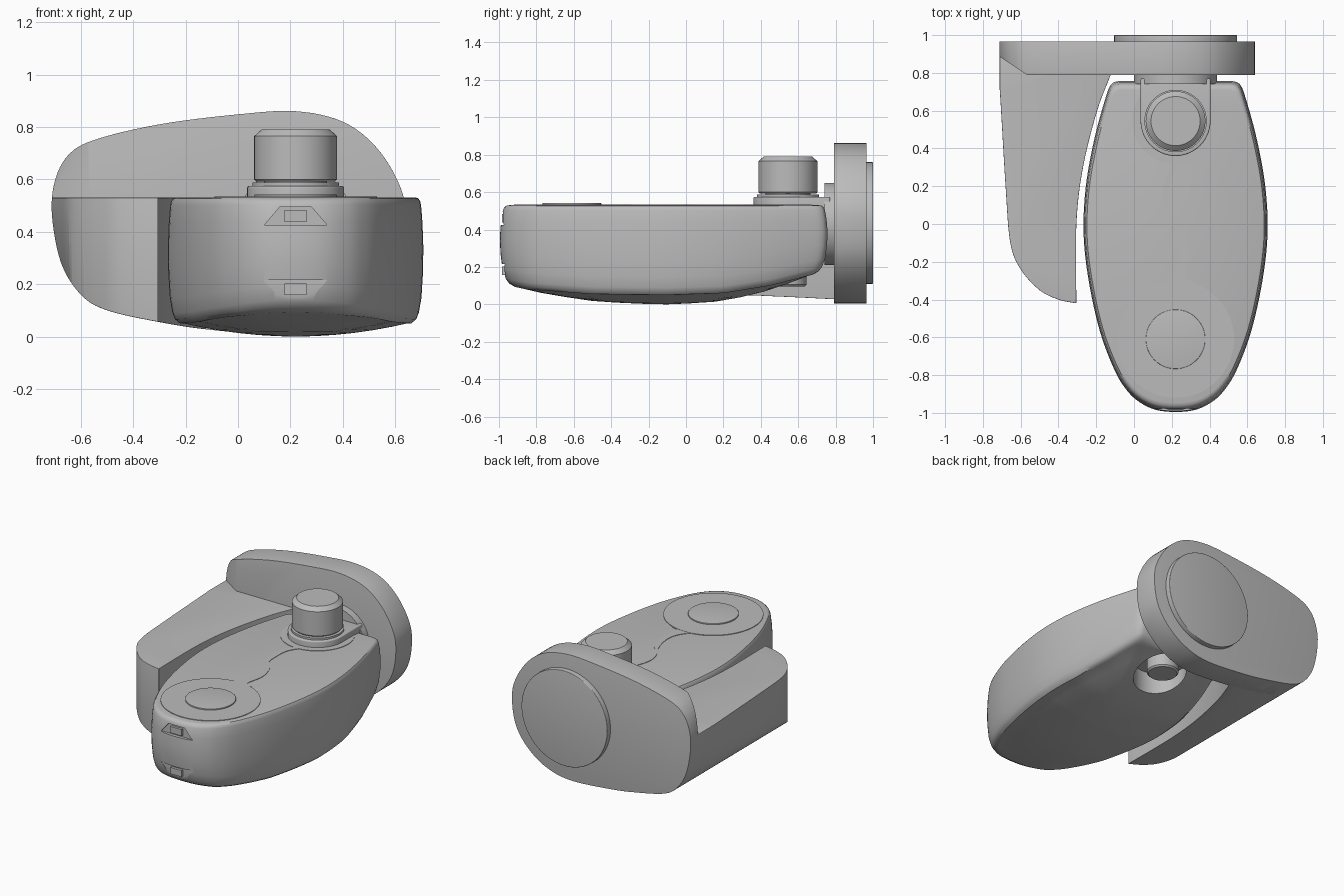
import bpy, bmesh, math
from mathutils import Vector

if "Cube" in bpy.data.objects:
    bpy.data.objects.remove(bpy.data.objects["Cube"])

grey = bpy.data.materials.new("plain_grey")
grey.use_nodes = True
grey.diffuse_color = (0.5, 0.5, 0.5, 1)
grey.node_tree.nodes["Principled BSDF"].inputs["Base Color"].default_value = (0.5, 0.5, 0.5, 1)

CX = 0.22      # centre line of the body
TOP = 0.53     # top face height


def spline(pts, closed=False, steps=6):
    """Smooth curve through 2D points."""
    p = [Vector(q) for q in pts]
    n = len(p)
    at = (lambda i: p[i % n]) if closed else (lambda i: p[min(max(i, 0), n - 1)])
    out = []
    for i in range(n if closed else n - 1):
        a, b, c, d = (at(i + k) for k in (-1, 0, 1, 2))
        for s in range(steps):
            t = s / steps
            out.append(0.5 * (2 * b + (c - a) * t + (2 * a - 5 * b + 4 * c - d) * t ** 2
                              + (3 * b - a - 3 * c + d) * t ** 3))
    return out if closed else out + [p[-1]]


def loft(name, rings):
    """Closed solid through rings of equal length."""
    bm = bmesh.new()
    loops = [[bm.verts.new(v) for v in r] for r in rings]
    for a, b in zip(loops, loops[1:]):
        for i in range(len(a)):
            j = (i + 1) % len(a)
            bm.faces.new((a[i], a[j], b[j], b[i]))
    bm.faces.new(loops[0])
    bm.faces.new(loops[-1])
    bmesh.ops.recalc_face_normals(bm, faces=bm.faces)
    mesh = bpy.data.meshes.new(name)
    bm.to_mesh(mesh)
    bm.free()
    mesh.materials.append(grey)
    ob = bpy.data.objects.new(name, mesh)
    bpy.context.collection.objects.link(ob)
    return ob


def prism(name, pts, lo, hi, axis="z"):
    place = (lambda p, h: (p[0], p[1], h)) if axis == "z" else (lambda p, h: (p[0], h, p[1]))
    return loft(name, [[place(p, h) for p in pts] for h in (lo, hi)])


def circle(u, v, r, n=64):
    return [(u + r * math.cos(math.tau * i / n), v + r * math.sin(math.tau * i / n)) for i in range(n)]


def finish(ob, bevel=0, cuts=(), operation="DIFFERENCE"):
    """Apply cuts, round the edges and shade."""
    for c in cuts:
        m = ob.modifiers.new("cut", "BOOLEAN")
        m.object, m.operation, m.solver = c, operation, "EXACT"
    if bevel:
        m = ob.modifiers.new("round", "BEVEL")
        m.width, m.segments, m.limit_method, m.angle_limit = bevel, 4, "ANGLE", math.radians(40)
    bpy.ops.object.select_all(action="DESELECT")
    ob.select_set(True)
    bpy.context.view_layer.objects.active = ob
    for m in list(ob.modifiers):
        bpy.ops.object.modifier_apply(modifier=m.name)
    for c in cuts:
        bpy.data.objects.remove(c)
    bpy.ops.object.shade_smooth_by_angle(angle=math.radians(35))
    return ob


# Back plate with a chamfer above the side arm
plate_pts = spline([(-0.71, 0.46), (-0.7, 0.59), (-0.65, 0.69), (-0.55, 0.75), (-0.3, 0.81), (0, 0.848),
                    (0.22, 0.86), (0.4, 0.82), (0.53, 0.72), (0.62, 0.57), (0.64, 0.435), (0.61, 0.27),
                    (0.52, 0.14), (0.38, 0.045), (0.2, 0.005), (-0.1, 0.025), (-0.3, 0.055),
                    (-0.5, 0.1), (-0.6, 0.16), (-0.675, 0.28)], closed=True)
corner = prism("corner_cutter", [(-0.9, 0.7), (-0.9, 0.98), (-0.71, 0.885), (-0.56, 0.785), (-0.5, 0.7)],
               TOP - 0.02, 1)
finish(prism("back_plate", plate_pts, 0.79, 0.965, "y"), 0.03, [corner])
finish(prism("back_disc", circle(CX, 0.435, 0.325), 0.94, 1.0, "y"), 0.004)

# Side arm: plan outline trimmed by the plate outline
outer = spline([(-0.73, 0.94), (-0.71, 0.7), (-0.68, 0.2), (-0.655, -0.1), (-0.6, -0.24),
                (-0.5, -0.35), (-0.4, -0.4), (-0.305, -0.42)])
inner = spline([(-0.305, -0.42), (-0.305, 0), (-0.27, 0.3), (-0.195, 0.6), (-0.12, 0.8), (-0.08, 0.94)])
trim = prism("arm_trim", plate_pts, -0.7, 0.93, "y")
finish(prism("side_arm", outer + inner[1:], -0.1, TOP), 0.035, [trim], "INTERSECT")

# Main body: plan outline lofted from top rim to rounded belly
half = [(0, -0.995), (0.1, -0.985), (0.18, -0.95), (0.25, -0.89), (0.32, -0.78), (0.4, -0.57), (0.46, -0.3),
        (0.487, -0.05), (0.475, 0.2), (0.43, 0.45), (0.37, 0.67), (0.34, 0.74), (0.3, 0.757)]
plan = spline([(-x, y) for x, y in half[:0:-1]] + half)
rim = [(-1, 0.11), (-0.85, 0.08), (-0.5, 0.055), (-0.1, 0.05), (0.2, 0.06), (0.45, 0.1), (0.8, 0.19)]


def rim_z(y):
    for (a, za), (b, zb) in zip(rim, rim[1:]):
        if y <= b:
            return za + (zb - za) * (y - a) / (b - a)
    return rim[-1][1]


def ring(scale, rise, drop=0):
    out = []
    for x, y in plan:
        yy = -0.1 + (y + 0.1) * scale
        z = rim_z(yy)
        out.append((CX + x * scale, yy, z + rise * (TOP - z) - drop))
    return out


rings = [ring(s, t) for s, t in [(0.945, 1), (0.962, 0.993), (0.975, 0.97), (0.982, 0.94), (0.993, 0.8),
                                 (1, 0.6), (0.997, 0.4), (0.985, 0.2), (0.965, 0.08), (0.945, 0.03), (0.91, 0)]]
rings += [ring(s, 0, 0.05 * (1 - (s / 0.88) ** 2)) for s in (0.88, 0.75, 0.6, 0.45, 0.3, 0.15, 0.05)]
body = loft("main_body", rings)

# Front latch notches and the recess under the pivot
cutters = [prism("pivot_recess", circle(CX, 0.52, 0.17), 0, 0.2)]
for z, flip in ((0.46, 1), (0.18, -1)):
    wide, narrow = z - 0.035 * flip, z + 0.035 * flip
    cutters.append(prism("notch_cutter", [(CX - 0.12, wide), (CX + 0.12, wide),
                                          (CX + 0.06, narrow), (CX - 0.06, narrow)], -1.1, -0.968, "y"))
finish(body, 0, cutters)
for z, label in ((0.46, "upper"), (0.18, "lower")):
    prism(label + "_latch", [(CX - 0.042, z - 0.022), (CX + 0.042, z - 0.022),
                             (CX + 0.042, z + 0.022), (CX - 0.042, z + 0.022)], -0.985, -0.95, "y")

# Top trim: front round panel, button, wavy strip
finish(prism("front_panel", circle(CX, -0.61, 0.31), TOP - 0.01, TOP + 0.004))
finish(prism("front_button", circle(CX, -0.61, 0.157), TOP, TOP + 0.012), 0.003)
left = spline([(0.2, 0.32), (0.155, 0.2), (0.16, 0.1), (0.21, 0), (0.24, -0.1), (0.24, -0.2),
               (0.19, -0.29), (0.12, -0.32)])
right = spline([(0.32, -0.31), (0.27, -0.28), (0.29, -0.15), (0.26, -0.03), (0.2, 0.05),
                (0.19, 0.15), (0.2, 0.25), (0.25, 0.33)])
finish(prism("wavy_strip", left + right, TOP - 0.01, TOP + 0.003))
finish(prism("rear_panel", circle(CX, 0.545, 0.23), TOP - 0.01, TOP + 0.003))

# Pivot bracket, connector and knob
KY = 0.545
arc = [(CX + 0.185 * math.cos(a), KY + 0.185 * math.sin(a))
       for a in (math.pi * (1 + i / 32) for i in range(33))]
finish(prism("pivot_bracket", arc + [(CX + 0.185, 0.77), (CX - 0.185, 0.77)], 0.45, 0.575), 0.008)
finish(prism("connector_disc", circle(CX, 0.43, 0.22), 0.74, 0.8, "y"))


def turned(name, x, y, profile):
    return finish(loft(name, [[(u, v, z) for u, v in circle(x, y, r)] for r, z in profile]))


turned("knob_washer", CX, KY, [(0.165, 0.56), (0.165, 0.588), (0.12, 0.588), (0.12, 0.61)])
turned("knob", CX, KY, [(0.15, 0.592), (0.158, 0.6), (0.158, 0.765), (0.13, 0.79)])
turned("pivot_stub", CX, KY, [(0.1, 0.25), (0.1, 0.105), (0.09, 0.095)])
